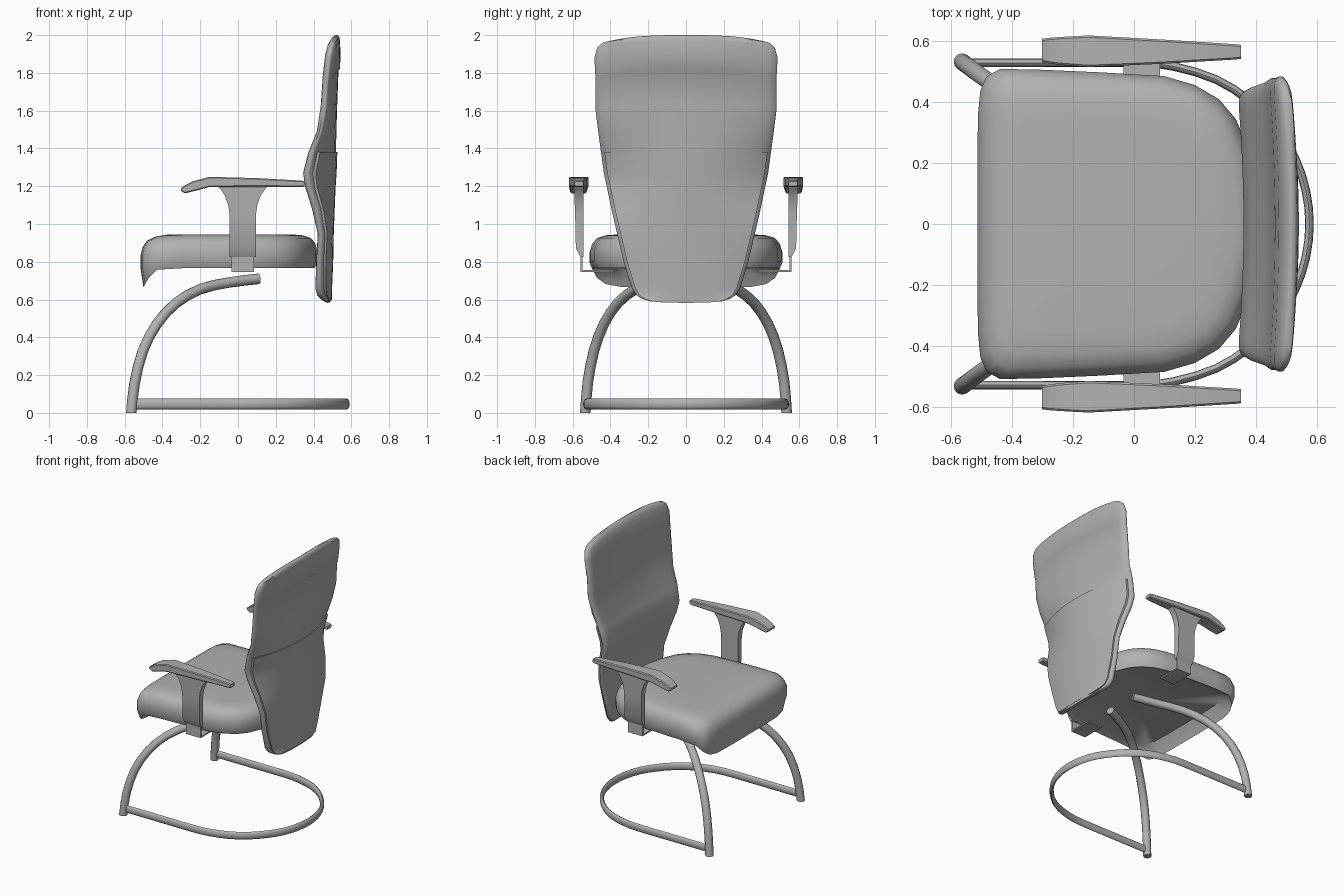
import bpy, bmesh, math
from mathutils import Vector

old = bpy.data.objects.get("Cube")
if old:
    bpy.data.objects.remove(old, do_unlink=True)

grey = bpy.data.materials.new("mid_grey")
grey.use_nodes = True
COLOR = (0.44, 0.44, 0.44, 1)
grey.diffuse_color = COLOR
grey.node_tree.nodes["Principled BSDF"].inputs["Base Color"].default_value = COLOR


def finish(name, bm, angle):
    bmesh.ops.recalc_face_normals(bm, faces=bm.faces[:])
    mesh = bpy.data.meshes.new(name)
    bm.to_mesh(mesh)
    bm.free()
    obj = bpy.data.objects.new(name, mesh)
    bpy.context.collection.objects.link(obj)
    mesh.materials.append(grey)
    bpy.ops.object.select_all(action="DESELECT")
    obj.select_set(True)
    bpy.context.view_layer.objects.active = obj
    bpy.ops.object.shade_smooth_by_angle(angle=math.radians(angle))


def loft(name, rings, angle=40):
    """Skin a list of closed rings and cap both ends."""
    bm = bmesh.new()
    loops = [[bm.verts.new(p) for p in ring] for ring in rings]
    n = len(loops[0])
    for a, b in zip(loops, loops[1:]):
        for i in range(n):
            j = (i + 1) % n
            bm.faces.new((a[i], a[j], b[j], b[i]))
    bm.faces.new(loops[0])
    bm.faces.new(loops[-1])
    finish(name, bm, angle)


def smooth_path(points, steps=2):
    """Catmull-Rom refinement of a few path points."""
    p = [Vector(q) for q in points]
    p = [2 * p[0] - p[1]] + p + [2 * p[-1] - p[-2]]
    out = []
    for a, b, c, d in zip(p, p[1:], p[2:], p[3:]):
        for k in range(steps):
            t = k / steps
            out.append(0.5 * (2 * b + (c - a) * t + (2 * a - 5 * b + 4 * c - d) * t * t
                              + (3 * b - a - 3 * c + d) * t ** 3))
    return out + [p[-2]]


def tube_rings(path, wide, tall, ref, sides=12):
    """Sweep an ellipse along a path; its wide axis is square to ref."""
    rings = []
    for i, p in enumerate(path):
        tangent = (path[min(i + 1, len(path) - 1)] - path[max(i - 1, 0)]).normalized()
        side = tangent.cross(Vector(ref)).normalized()
        up = side.cross(tangent)
        turn = [math.tau * k / sides for k in range(sides)]
        rings.append([p + side * wide * math.cos(a) + up * tall * math.sin(a) for a in turn])
    return rings


def box(name, low, high):
    rings = [[(x, y, z) for x, y in ((low[0], low[1]), (high[0], low[1]),
                                     (high[0], high[1]), (low[0], high[1]))]
             for z in (low[2], high[2])]
    loft(name, rings)


# Seat cushion: stacked, inset outlines with a drooping lip and a soft nose
half = [(-.515, 0), (-.515, .2), (-.513, .36), (-.505, .44), (-.485, .485), (-.44, .51),
        (-.3, .507), (-.1, .498), (.1, .486), (.2, .457), (.28, .41), (.335, .345),
        (.375, .25), (.41, .12), (.42, 0)]
outline = half + [(x, -y) for x, y in half[-2:0:-1]]


def seat_ring(inset, z, droop, nose):
    ring = []
    for x, y in outline:
        s = 1 - inset / 0.5
        x, y = (x + .05) * s - .05, y * s
        lip = min(max((-.4 - x) / .1, 0), 1) ** 2 * .1
        slope = max((-.33 - x) / .18, 0) ** 2 * .02
        ring.append((x, y, z - lip * droop - slope * nose))
    return ring


loft("seat", [seat_ring(*r) for r in (
    (.4, .79, 0, 0), (.07, .785, 1, 0), (.03, .772, 1, 0), (.015, .766, 1, 0), (0, .8, .4, 0),
    (0, .86, 0, 1), (.012, .898, 0, 1), (.035, .925, 0, 1), (.08, .94, 0, 1), (.15, .945, 0, 1),
    (.35, .945, 0, 0))], 50)

# Backrest: height, half width, front edge, rear edge, rear centre, sag at the sides
back_rows = [
    (.583, .19, .455, .485, .488, -.008), (.593, .235, .435, .475, .489, -.012),
    (.615, .265, .415, .46, .49, -.01), (.66, .287, .405, .455, .491, 0),
    (.8, .33, .41, .455, .497, 0), (.95, .365, .418, .462, .5, 0),
    (1.08, .395, .387, .44, .505, 0), (1.2, .42, .35, .402, .51, 0),
    (1.27, .435, .34, .395, .515, 0), (1.38, .45, .368, .42, .519, 0),
    (1.5, .465, .413, .46, .521, .01), (1.65, .48, .433, .483, .526, .04),
    (1.812, .478, .443, .492, .532, .055), (1.825, .479, .444, .498, .541, .055),
    (1.92, .485, .456, .508, .542, .04), (1.97, .47, .47, .515, .54, .035),
    (1.99, .44, .483, .517, .536, .03), (2, .4, .497, .512, .525, .03)]
spread = [math.sin(math.pi * k / 24) for k in range(-12, 13)]


def back_ring(z, w, front, edge, centre, sag):
    mid = (front + edge) / 2
    ring = []
    for face, rim, belly in ((spread, front, front + .02), (spread[::-1], edge, centre)):
        for u in face:
            x = rim + (belly - rim) * (1 - u * u)
            x += (mid - x) * abs(u) ** 30 * .75
            ring.append((x, u * w, z - sag * abs(u) ** 3))
    return ring


loft("backrest", [back_ring(*r) for r in back_rows], 45)


# Rear shell plate on the lower part of the backrest
def plate_ring(z, w, front, edge, centre, sag):
    w -= .018
    skin = [(edge + (centre - edge) * (1 - u * u * .92), u * w, z - sag * abs(u) ** 3)
            for u in spread]
    return [(x + .007, y, z) for x, y, z in skin] + [(x - .012, y, z) for x, y, z in skin[::-1]]


loft("rear_shell", [plate_ring(*r) for r in back_rows[1:10]])

# Base loop: flattened tube running around the rear
side = [(-.55, .53, .047), (-.3, .53, .047), (0, .53, .047), (.13, .518, .047),
        (.27, .475, .047), (.38, .405, .047), (.47, .31, .047), (.53, .215, .047),
        (.565, .11, .047)]
loop = side + [(.577, 0, .047)] + [(x, -y, z) for x, y, z in side[::-1]]
loft("base_loop", tube_rings(smooth_path(loop), .014, .028, (0, 0, 1)))

# Armrest shapes: pad stations are x, bottom, top, inner y, outer y
pad_rows = [(-.302, 1.175, 1.19, .532, .609), (-.28, 1.162, 1.205, .528, .612),
            (-.24, 1.172, 1.226, .523, .615), (-.15, 1.196, 1.25, .516, .62),
            (.1, 1.197, 1.243, .527, .606), (.335, 1.196, 1.23, .541, .591),
            (.352, 1.2, 1.226, .543, .589)]
post_rows = [(.825, -.045, .095, .558), (.87, -.045, .095, .583), (1.05, -.045, .095, .587),
             (1.1, -.052, .102, .589), (1.15, -.07, .12, .591), (1.18, -.09, .14, .592),
             (1.21, -.115, .165, .593)]
leg = [(-.565, .533, 0), (-.547, .52, .16), (-.503, .487, .33), (-.43, .435, .47),
       (-.33, .362, .58), (-.2, .27, .655), (-.05, .185, .69), (.11, .12, .71)]

for label, s in (("left", 1), ("right", -1)):
    # Curved front leg with a flat foot
    path = smooth_path([(x, y * s, z) for x, y, z in leg])
    rings = tube_rings(path, .028, .028, (1, 0, .3))
    rings[0] = [(p.x, p.y, 0) for p in rings[0]]
    loft(label + "_leg", rings)

    # Arm pad with softened edges
    rings = []
    for x, low, top, a, b in pad_rows:
        c = .006
        ring = [(a + c, low), (b - c, low), (b, low + c), (b, top - c),
                (b - c, top), (a + c, top), (a, top - c), (a, low + c)]
        rings.append([(x, y * s, z) for y, z in ring])
    loft(label + "_arm_pad", rings, 35)

    # Flared post
    loft(label + "_arm_post", [[(x0, .543 * s, z), (x1, .543 * s, z), (x1, y * s, z), (x0, y * s, z)]
                               for z, x0, x1, y in post_rows])

    # Thin angled bracket under the seat
    for part, y0, y1, z0, z1 in (("upright", .548, .558, .747, .83), ("foot", .38, .558, .747, .757)):
        box(label + "_bracket_" + part, (-.035, min(y0 * s, y1 * s), z0),
            (.085, max(y0 * s, y1 * s), z1))
